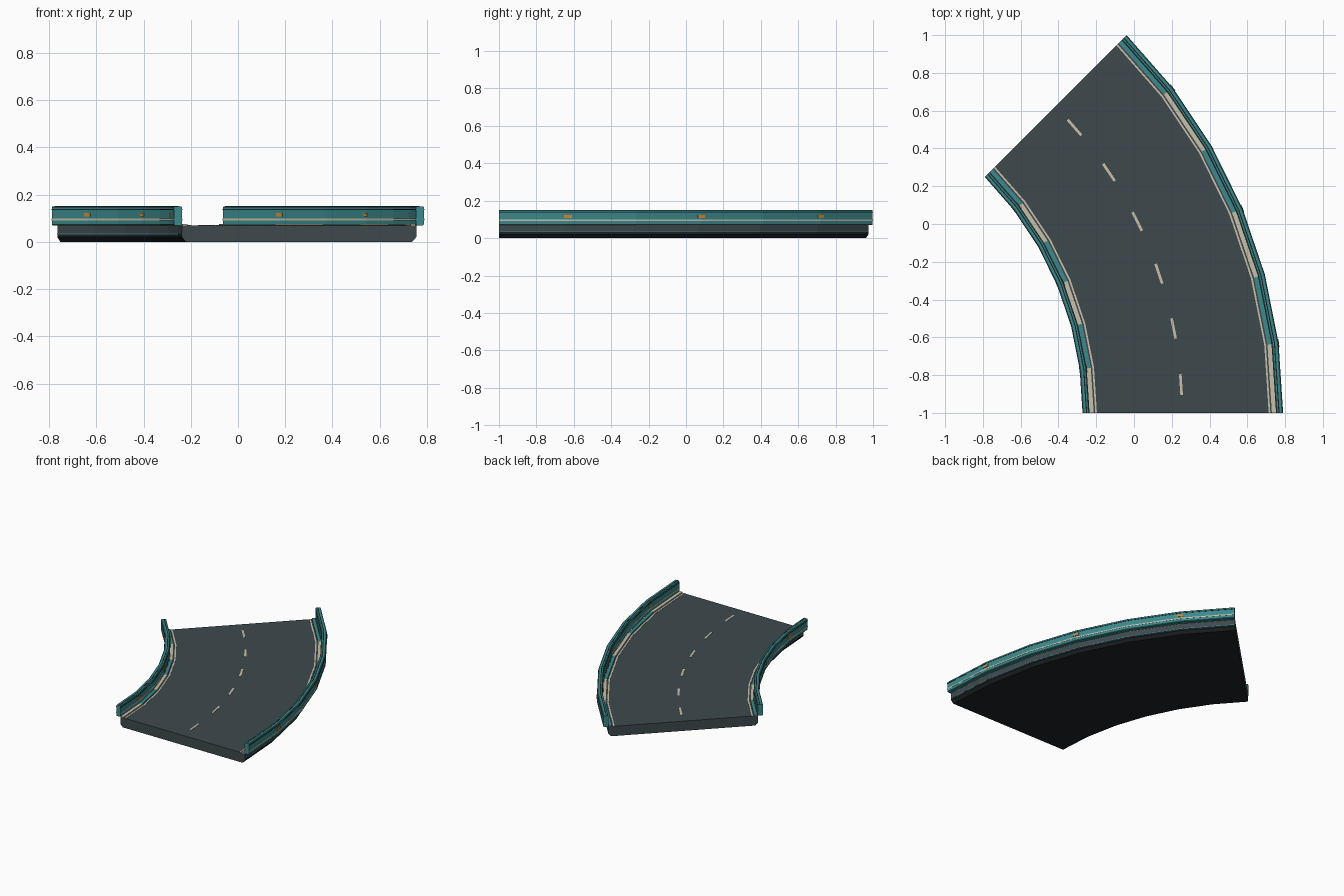
import bpy, bmesh, math
from mathutils import Matrix, Vector

cube = bpy.data.objects.get("Cube")
if cube:
    bpy.data.objects.remove(cube)

CENTRE = Vector((-2.038, -1.0, 0.0))      # centre of the bend
R_IN, R_OUT = 1.765, 2.828                # outer limits of the two barriers
SEGMENTS = 6
STEP = math.radians(45) / SEGMENTS
ROAD_Z = 0.07


def material(name, rgb):
    m = bpy.data.materials.new(name)
    m.use_nodes = True
    m.diffuse_color = (*rgb, 1)
    bsdf = m.node_tree.nodes["Principled BSDF"]
    bsdf.inputs["Base Color"].default_value = (*rgb, 1)
    bsdf.inputs["Roughness"].default_value = 0.8
    return m


SLATE = material("slate asphalt", (0.048, 0.067, 0.074))
DARK = material("near black", (0.012, 0.016, 0.018))
TEAL = material("teal", (0.045, 0.25, 0.265))
CREAM = material("cream", (0.58, 0.53, 0.40))
ORANGE = material("orange", (0.62, 0.26, 0.04))


def finish(bm, name, mats):
    bmesh.ops.recalc_face_normals(bm, faces=bm.faces)
    mesh = bpy.data.meshes.new(name)
    bm.to_mesh(mesh)
    bm.free()
    for m in mats:
        mesh.materials.append(m)
    obj = bpy.data.objects.new(name, mesh)
    bpy.context.collection.objects.link(obj)
    return obj


def polar(r, angle, z):
    return CENTRE + Vector((r * math.cos(angle), r * math.sin(angle), z))


def sweep(name, profile, mats, first=0, last=SEGMENTS, rule=None):
    """Sweep a closed (radius, height) profile around the bend, with end caps."""
    bm = bmesh.new()
    rings = [[bm.verts.new(polar(r, i * STEP, z)) for r, z in profile]
             for i in range(first, last + 1)]
    n = len(profile)
    for a, b in zip(rings, rings[1:]):
        for k in range(n):
            face = bm.faces.new((a[k], a[(k + 1) % n], b[(k + 1) % n], b[k]))
            if rule:
                face.material_index = rule(face)
    bm.faces.new(rings[0])
    bm.faces.new(rings[-1])
    return finish(bm, name, mats)


def band(name, r0, r1, z0, z1, mat, first=0, last=SEGMENTS):
    return sweep(name, [(r0, z0), (r1, z0), (r1, z1), (r0, z1)], [mat], first, last)


def block(name, r, angle, z, size, mat):
    """Box whose sides follow the radial and tangential directions."""
    bm = bmesh.new()
    place = (Matrix.Translation(polar(r, angle, z)) @ Matrix.Rotation(angle, 4, "Z")
             @ Matrix.Diagonal((*size, 1)))
    bmesh.ops.create_cube(bm, size=1, matrix=place)
    return finish(bm, name, [mat])


# Road slab with a chamfered, dark lower edge
s_in, s_out = R_IN + 0.035, R_OUT - 0.035
slab = [(s_in + 0.018, 0), (s_out - 0.018, 0), (s_out, 0.02), (s_out, 0.032),
        (s_out, ROAD_Z), (s_in, ROAD_Z), (s_in, 0.032), (s_in, 0.02)]
sweep("road_slab", slab, [SLATE, DARK],
      rule=lambda f: int(f.calc_center_median().z < 0.03))

# Barriers, trims and kerbs, measured inwards from each outer limit
for side, edge, sign in (("right", R_IN, 1), ("left", R_OUT, -1)):
    def at(d):
        return edge + sign * d

    c = 0.004
    wall = [(0.002 + c, ROAD_Z), (0.036 - c, ROAD_Z), (0.036, ROAD_Z + c),
            (0.036, 0.15 - c), (0.036 - c, 0.15), (0.002 + c, 0.15),
            (0.002, 0.15 - c), (0.002, ROAD_Z + c)]
    sweep(side + "_barrier", [(at(d), z) for d, z in wall], [TEAL])

    # Dark inlay on the barrier top
    band(side + "_top_inlay", at(0.019), at(0.025), 0.148, 0.1508, DARK)

    # Lines along both barrier faces
    for face, d in (("outer", 0.002), ("inner", 0.036)):
        lo, hi = at(d - 0.0015), at(d + 0.0015)
        band(f"{side}_{face}_cream_line", lo, hi, 0.091, 0.099, CREAM)
        band(f"{side}_{face}_groove_line", lo, hi, 0.134, 0.138, DARK)
        # Reflectors on every other joint
        for i in range(1, SEGMENTS, 2):
            block(f"{side}_{face}_reflector_{i}", at(d), i * STEP, 0.115,
                  (0.007, 0.042, 0.016), ORANGE)

    # Thin teal line on the slab side
    band(side + "_slab_line", at(0.034), at(0.036), 0.032, 0.036, TEAL)

    # Kerb in alternating colours
    for i in range(SEGMENTS):
        band(f"{side}_kerb_{i}", at(0.038), at(0.060), ROAD_Z - 0.002, 0.076,
             TEAL if i % 2 else CREAM, i, i + 1)

    # Painted edge line
    band(side + "_edge_line", at(0.068), at(0.077), ROAD_Z - 0.002, 0.0715, CREAM)

# Dashed centre line, one dash per segment
mid = (R_IN + R_OUT) / 2 * math.cos(STEP / 2)
for i in range(SEGMENTS):
    block(f"centre_dash_{i}", mid, (i + 0.5) * STEP, ROAD_Z, (0.014, 0.11, 0.004), CREAM)
